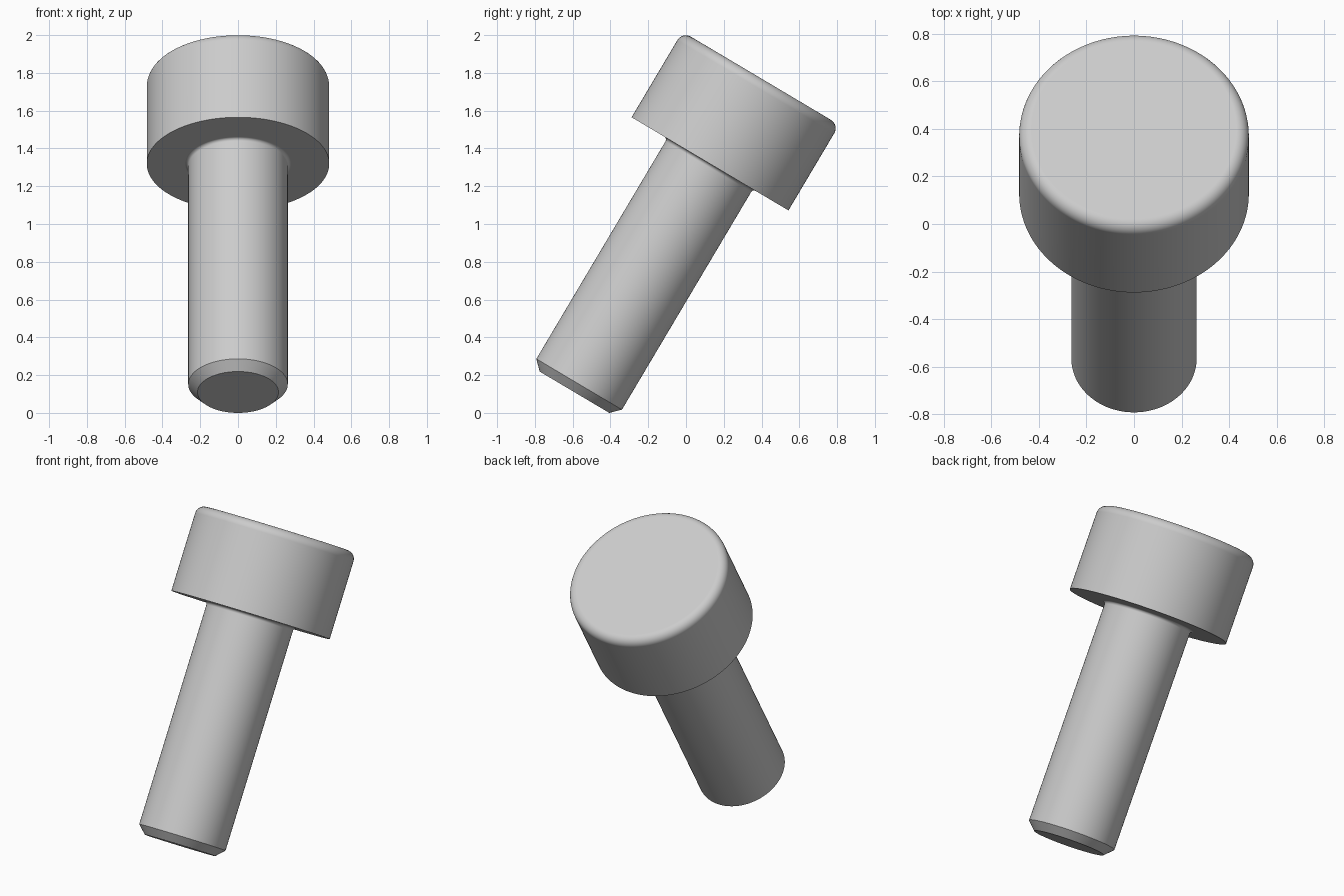
import bpy
import bmesh
from math import sin, cos, pi, radians
from mathutils import Matrix, Vector

cube = bpy.data.objects.get("Cube")
if cube:
    bpy.data.objects.remove(cube, do_unlink=True)

HEAD_R, HEAD_H, HEAD_FILLET = 0.483, 0.527, 0.052
SHAFT_R, SHAFT_L, CHAMFER = 0.2635, 1.406, 0.049
NECK_FILLET = 0.0176
TILT = radians(30.7)
SEGMENTS = 128


def arc(cx, cz, radius, start, end, steps):
    """Points of a circular arc in the profile plane."""
    angles = [start + (end - start) * i / steps for i in range(steps + 1)]
    return [(cx + radius * cos(a), cz + radius * sin(a)) for a in angles]


# Steel material
steel = bpy.data.materials.new("grey steel")
steel.use_nodes = True
grey = (0.6, 0.6, 0.6, 1.0)
steel.diffuse_color = grey
steel.node_tree.nodes["Principled BSDF"].inputs["Base Color"].default_value = grey

# Profile: chamfered tip, shaft, neck fillet, head underside, rounded head rim
profile = [(SHAFT_R - CHAMFER, -SHAFT_L), (SHAFT_R, -SHAFT_L + CHAMFER)]
profile += arc(SHAFT_R + NECK_FILLET, -NECK_FILLET, NECK_FILLET, pi, pi / 2, 5)
profile += [(HEAD_R, 0)]
profile += arc(HEAD_R - HEAD_FILLET, HEAD_H - HEAD_FILLET, HEAD_FILLET, 0, pi / 2, 8)

# Revolve the profile and close both ends
bm = bmesh.new()
verts = [bm.verts.new((r, 0, z)) for r, z in profile]
edges = [bm.edges.new(pair) for pair in zip(verts, verts[1:])]
bmesh.ops.spin(bm, geom=verts + edges, cent=(0, 0, 0), axis=(0, 0, 1),
               angle=2 * pi, steps=SEGMENTS)
bmesh.ops.remove_doubles(bm, verts=bm.verts, dist=0.0001)
bmesh.ops.holes_fill(bm, edges=[e for e in bm.edges if e.is_boundary], sides=0)
bmesh.ops.recalc_face_normals(bm, faces=bm.faces)

# Lean the bolt back, then centre it on the ground
bmesh.ops.transform(bm, matrix=Matrix.Rotation(-TILT, 4, "X"), verts=bm.verts)
ys = [v.co.y for v in bm.verts]
lowest = min(v.co.z for v in bm.verts)
bmesh.ops.translate(bm, vec=Vector((0, -(min(ys) + max(ys)) / 2, -lowest)), verts=bm.verts)

mesh = bpy.data.meshes.new("cap_bolt")
bm.to_mesh(mesh)
bm.free()
mesh.materials.append(steel)
bolt = bpy.data.objects.new("cap_bolt", mesh)
bpy.context.collection.objects.link(bolt)

# Smooth curved walls, crisp chamfer and underside, flat caps
bpy.ops.object.select_all(action="DESELECT")
bolt.select_set(True)
bpy.context.view_layer.objects.active = bolt
bpy.ops.object.shade_smooth_by_angle(angle=radians(30))
weighted = bolt.modifiers.new("flat_caps", "WEIGHTED_NORMAL")
weighted.keep_sharp = True
